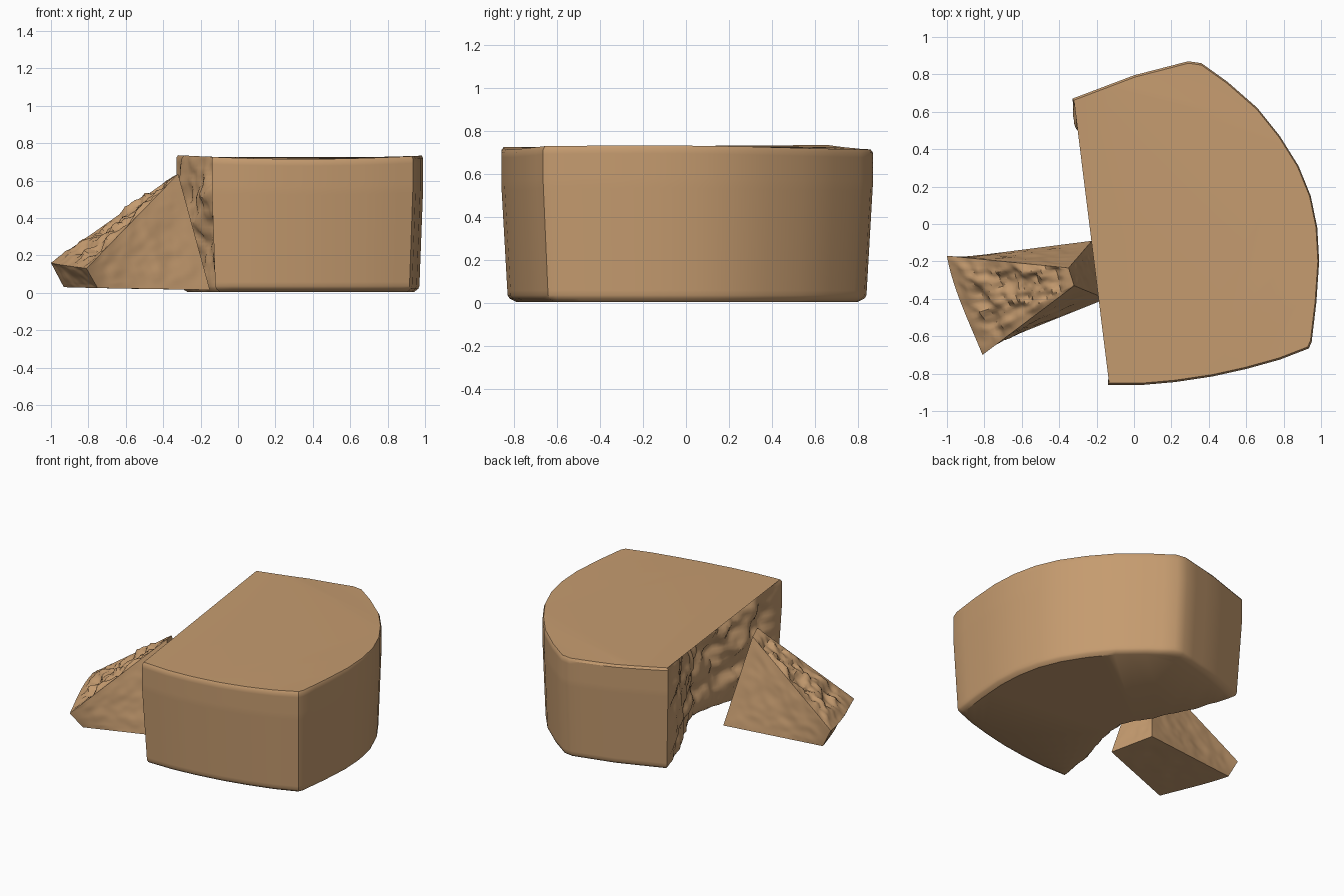
import bpy, bmesh
from mathutils import Vector, noise

if "Cube" in bpy.data.objects:
    bpy.data.objects.remove(bpy.data.objects["Cube"])

tan = bpy.data.materials.new("tan clay")
tan.diffuse_color = (0.56, 0.33, 0.16, 1)
tan.use_nodes = True
tan.node_tree.nodes["Principled BSDF"].inputs["Base Color"].default_value = tan.diffuse_color


def finish(bm, name, angle):
    bmesh.ops.remove_doubles(bm, verts=bm.verts, dist=0.0005)
    bmesh.ops.recalc_face_normals(bm, faces=bm.faces)
    me = bpy.data.meshes.new(name)
    bm.to_mesh(me)
    bm.free()
    me.materials.append(tan)
    ob = bpy.data.objects.new(name, me)
    bpy.context.collection.objects.link(ob)
    bpy.ops.object.select_all(action='DESELECT')
    ob.select_set(True)
    bpy.context.view_layer.objects.active = ob
    bpy.ops.object.shade_smooth_by_angle(angle=angle)


def rough(p, freq):
    # broken-surface noise: broad lumps plus finer chips
    return noise.noise(p * freq) + 0.5 * noise.noise(p * freq * 2.3)


def resample(points, step):
    out = []
    for a, b in zip(points, points[1:]):
        a, b = Vector(a), Vector(b)
        n = max(1, round((b - a).length / step))
        out += [a.lerp(b, i / n) for i in range(n)]
    return out


# Large curved block: smooth outer outline and broken inner outline
outer = [(-0.14, -0.86), (0.05, -0.86), (0.22, -0.845), (0.42, -0.815), (0.6, -0.775),
         (0.78, -0.725), (0.935, -0.665), (0.95, -0.63), (0.975, -0.42), (0.99, -0.2),
         (0.98, -0.02), (0.945, 0.15), (0.88, 0.31), (0.78, 0.47), (0.66, 0.62),
         (0.5, 0.76), (0.36, 0.86), (0.29, 0.87), (0.0, 0.795), (-0.33, 0.67)]
broken = [(-0.33, 0.67), (-0.27, 0.47), (-0.18, 0.29), (-0.1, 0.12), (-0.03, 0.01),
          (0.02, -0.1), (0.0, -0.28), (-0.06, -0.45), (-0.1, -0.64), (-0.14, -0.86)]
smooth_pts = resample(outer, 0.1)
break_pts = resample(broken, 0.022)
outline = smooth_pts + break_pts
centre = Vector((0.4, 0))

# (height, outline scale) of each ring, bottom to top
levels = [(0.005, 0.92), (0.02, 0.955)]
for i in range(31):
    t = i / 30
    levels.append((0.035 + 0.665 * t, 0.966 + 0.034 * min(1, t * 1.3)))
levels.append((0.715, 0.988))

bm = bmesh.new()
rings = []
for z, s in levels:
    ring = []
    for k, p in enumerate(outline):
        q = centre + (p - centre) * s
        lift = 0.045 * (q.x - 0.35) ** 2 * z / 0.715
        v = Vector((q.x, q.y, z + lift))
        j = k - len(smooth_pts)
        if j >= 0:
            # lumps fade out at the two ends and towards the rims
            fade = min(1, j / 8, (len(break_pts) - j) / 8)
            fade *= min(1, 0.3 + 4 * z, 0.3 + 4 * (0.73 - z))
            v.x += fade * (0.055 * rough(v, 6.5) - 0.012)
        ring.append(bm.verts.new(v))
    rings.append(ring)
n = len(outline)
for a, b in zip(rings, rings[1:]):
    for k in range(n):
        bm.faces.new((a[k], a[(k + 1) % n], b[(k + 1) % n], b[k]))
caps = [bm.faces.new(rings[0][::-1]), bm.faces.new(rings[-1])]
bmesh.ops.triangulate(bm, faces=caps)
finish(bm, "curved_block", 0.6)

# Small broken wedge: corners low and high, in order back-left, back-right, front-right, front-left
low = [Vector(p) for p in [(-0.93, -0.18, 0.03), (-0.225, -0.09, 0.02),
                           (-0.15, -0.40, 0.015), (-0.75, -0.64, 0.025)]]
high = [Vector(p) for p in [(-1.0, -0.17, 0.16), (-0.35, -0.235, 0.62),
                            (-0.32, -0.33, 0.635), (-0.81, -0.70, 0.13)]]
bm = bmesh.new()


def patch(a, b, c, d, amount, freq, res=36):
    # bilinear four-corner sheet, roughened away from its borders
    normal = (c - a).cross(d - b).normalized()
    grid = []
    for i in range(res + 1):
        row = []
        for j in range(res + 1):
            u, w = i / res, j / res
            p = a.lerp(b, u).lerp(d.lerp(c, u), w)
            fade = min(1, 7 * min(u, 1 - u, w, 1 - w))
            p += normal * (amount * fade * rough(p, freq))
            # curved left end
            edge = max(0, (-0.75 - p.x) / 0.25)
            side = (p.y + 0.17) / -0.53
            p.x -= 0.1 * max(0, side * (1 - side)) * min(1, edge)
            row.append(bm.verts.new(p))
        grid.append(row)
    for i in range(res):
        for j in range(res):
            bm.faces.new((grid[i][j], grid[i + 1][j], grid[i + 1][j + 1], grid[i][j + 1]))


patch(*high, 0.04, 11)
patch(*low, 0.003, 6)
for i in range(4):
    k = (i + 1) % 4
    patch(low[i], low[k], high[k], high[i], 0.006, 9)
finish(bm, "broken_wedge", 0.6)
